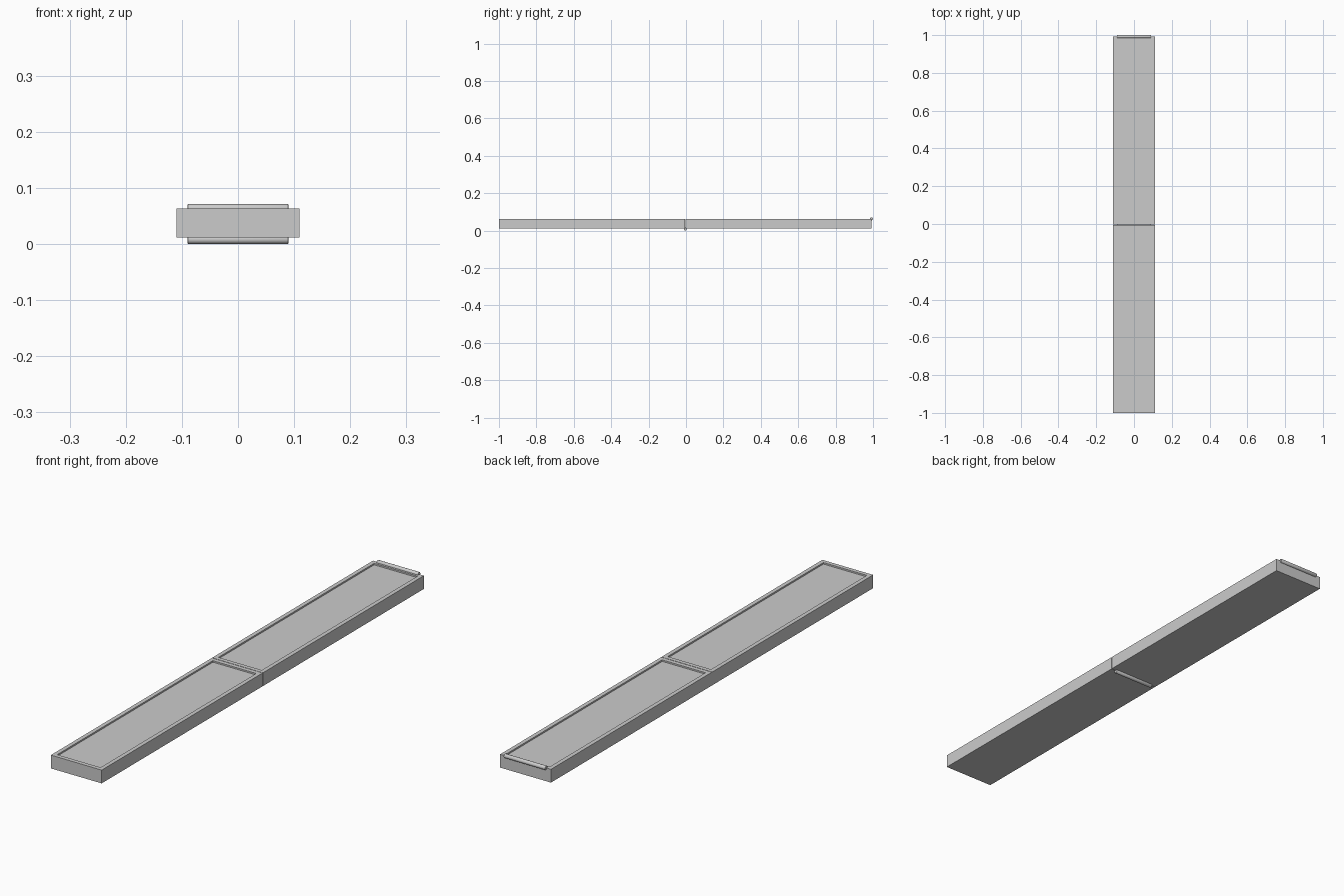
import bpy, bmesh, math
from mathutils import Matrix

if "Cube" in bpy.data.objects:
    bpy.data.objects.remove(bpy.data.objects["Cube"])

W, Z0, Z1 = 0.22, 0.011, 0.063      # panel width, underside, top
R = 0.008                           # hinge barrel radius


def finish(name, bm):
    bmesh.ops.recalc_face_normals(bm, faces=bm.faces)
    me = bpy.data.meshes.new(name)
    bm.to_mesh(me)
    bm.free()
    ob = bpy.data.objects.new(name, me)
    bpy.context.collection.objects.link(ob)
    return ob


# Flat leaf with a shallow recessed field on its upper face
def leaf(name, y0, y1):
    bm = bmesh.new()
    m = Matrix.Translation((0, (y0 + y1) / 2, (Z0 + Z1) / 2)) @ Matrix.Diagonal((W, y1 - y0, Z1 - Z0, 1))
    bmesh.ops.create_cube(bm, size=1, matrix=m)
    bm.normal_update()
    top = [f for f in bm.faces if f.normal.z > 0.9]
    bmesh.ops.inset_region(bm, faces=top, thickness=0.023)
    new = bmesh.ops.extrude_face_region(bm, geom=top)
    verts = [g for g in new["geom"] if isinstance(g, bmesh.types.BMVert)]
    bmesh.ops.delete(bm, geom=top, context='FACES_ONLY')
    bmesh.ops.translate(bm, verts=verts, vec=(0, 0, -0.006))
    return finish(name, bm)


# Round hinge barrel along x with softened ends
def barrel(name, y, z):
    bm = bmesh.new()
    m = Matrix.Translation((0, y, z)) @ Matrix.Rotation(math.pi / 2, 4, 'Y')
    bmesh.ops.create_cone(bm, cap_ends=True, segments=24, radius1=R, radius2=R, depth=0.18, matrix=m)
    rims = [e for e in bm.edges if abs(e.verts[0].co.x - e.verts[1].co.x) < 1e-5]
    bmesh.ops.bevel(bm, geom=rims, offset=0.002, segments=2, profile=0.5, affect='EDGES')
    ob = finish(name, bm)
    bpy.ops.object.select_all(action='DESELECT')
    ob.select_set(True)
    bpy.context.view_layer.objects.active = ob
    bpy.ops.object.shade_smooth_by_angle(angle=math.radians(35))


# Two leaves, hinged below at the middle and above at the far end
leaf("front_leaf", -1.0, -0.005)
leaf("back_leaf", -0.003, 0.992)
barrel("middle_hinge", -0.004, R)
barrel("end_hinge", 0.992, Z1)
